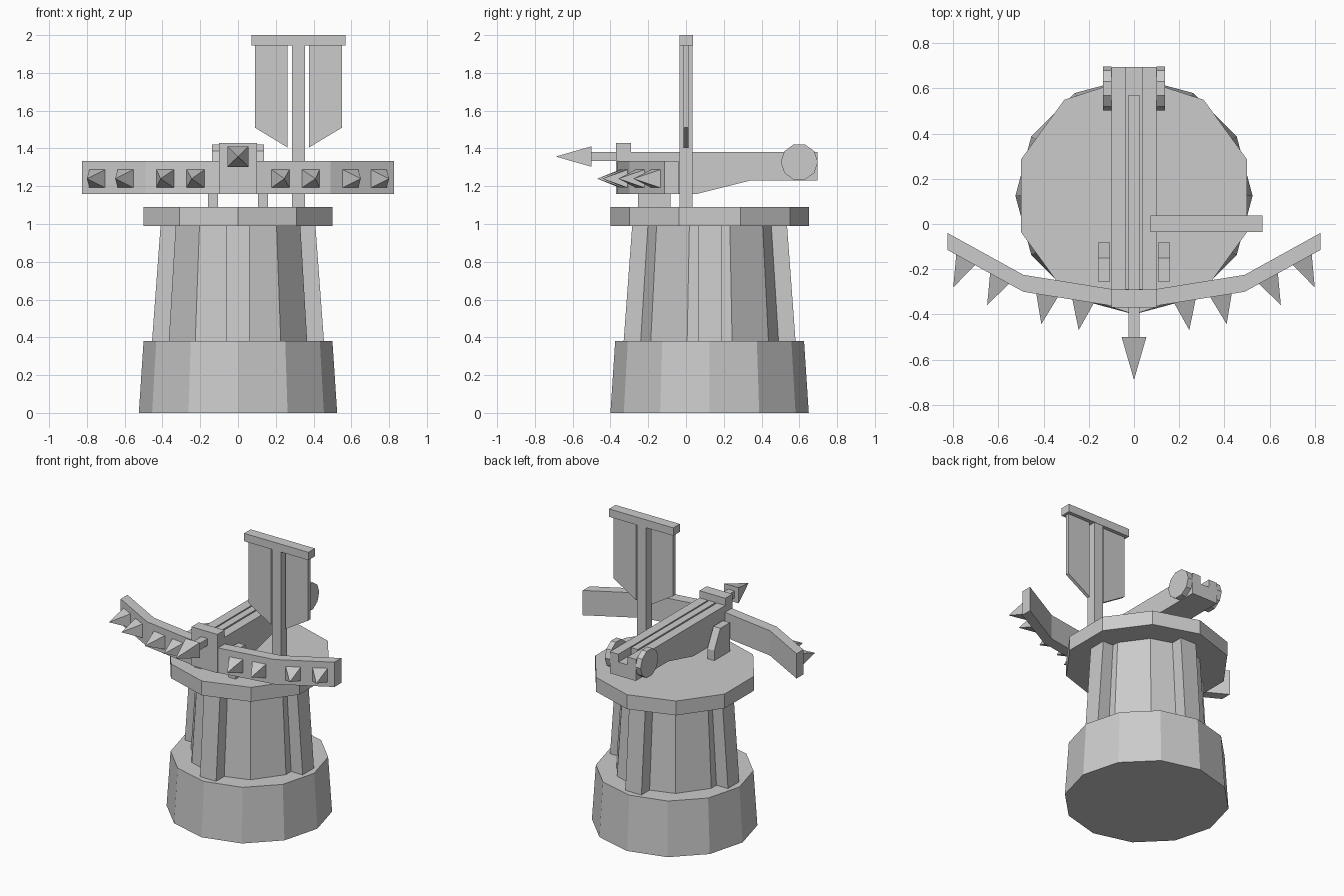
import bpy, bmesh
from math import sin, cos, pi
from mathutils import Vector

if "Cube" in bpy.data.objects:
    bpy.data.objects.remove(bpy.data.objects["Cube"])

CY = 0.125  # tower centre in y


def loft(name, ring_a, ring_b, mirror=False):
    """Solid between two matching rings of 3D points."""
    bm = bmesh.new()
    a = [bm.verts.new(p) for p in ring_a]
    b = [bm.verts.new(p) for p in ring_b]
    n = len(a)
    bm.faces.new(a)
    bm.faces.new(b)
    for i in range(n):
        j = (i + 1) % n
        bm.faces.new((a[i], a[j], b[j], b[i]))
    return finish(name, bm, mirror)


def finish(name, bm, mirror=False):
    bmesh.ops.recalc_face_normals(bm, faces=bm.faces)
    mesh = bpy.data.meshes.new(name)
    bm.to_mesh(mesh)
    bm.free()
    ob = bpy.data.objects.new(name, mesh)
    bpy.context.collection.objects.link(ob)
    if mirror:
        ob.modifiers.new("mirror", 'MIRROR').use_axis = (True, False, False)
    return ob


def prism(name, pts, axis, lo, hi, mirror=False):
    """Extrude a 2D profile along an axis; pts are the other two axes in order."""
    def at(p, d):
        q = list(p)
        q.insert('xyz'.index(axis), d)
        return q
    return loft(name, [at(p, lo) for p in pts], [at(p, hi) for p in pts], mirror)


def box(name, x0, x1, y0, y1, z0, z1):
    return prism(name, [(x0, y0), (x1, y0), (x1, y1), (x0, y1)], 'z', z0, z1)


def ring(n, r, z):
    return [(r * sin(2 * pi * i / n), CY - r * cos(2 * pi * i / n), z) for i in range(n)]


def pyramid(name, base, tip, mirror=False):
    bm = bmesh.new()
    b = [bm.verts.new(p) for p in base]
    t = bm.verts.new(tip)
    bm.faces.new(b)
    for i in range(4):
        bm.faces.new((b[i], b[(i + 1) % 4], t))
    return finish(name, bm, mirror)


# Tower: twelve-sided foot, ten-sided shaft and platform
loft("tower_base", ring(12, 0.525, 0), ring(12, 0.5, 0.38))
loft("tower_shaft", ring(10, 0.385, 0.38), ring(10, 0.347, 0.99))
loft("platform", ring(10, 0.525, 0.99), ring(10, 0.525, 1.09))

# Four tapering ribs around the shaft
for k in range(4):
    c, s = round(cos(k * pi / 2)), round(sin(k * pi / 2))

    def rib_ring(r, z):
        local = [(0.28, -0.062), (r, -0.062), (r, 0.062), (0.28, 0.062)]
        return [(u * c - v * s, CY + u * s + v * c, z) for u, v in local]
    loft(f"tower_rib_{k + 1}", rib_ring(0.455, 0.38), rib_ring(0.41, 0.99))

# Crossbow stock with a groove cut along its top
stock = prism("stock", [(-0.30, 1.16), (0.06, 1.16), (0.34, 1.23), (0.695, 1.23),
                        (0.695, 1.38), (-0.30, 1.38)], 'x', -0.1, 0.1)
cutter = box("groove_cutter", -0.035, 0.035, -0.5, 0.9, 1.325, 1.5)
cutter.hide_render = True
cutter.hide_viewport = True
cut = stock.modifiers.new("groove", 'BOOLEAN')
cut.operation = 'DIFFERENCE'
cut.solver = 'EXACT'
cut.object = cutter

# Head block, support brackets and winding wheels
box("stock_head", -0.1, 0.1, -0.37, -0.29, 1.16, 1.43)
prism("support_bracket", [(-0.255, 1.09), (-0.083, 1.09), (-0.083, 1.16),
                          (-0.15, 1.29), (-0.255, 1.29)], 'x', 0.107, 0.16, True)
prism("winding_wheel", [(0.6 + 0.098 * cos(i * pi / 5), 1.328 + 0.098 * sin(i * pi / 5))
                        for i in range(10)], 'x', 0.1, 0.138, True)

# Bow
front = [(0.1, -0.362), (0.49, -0.30), (0.825, -0.115)]
back = [(0.825, -0.04), (0.49, -0.225), (0.1, -0.288)]
half = front + back
prism("bow", half + [(-x, y) for x, y in reversed(half)], 'z', 1.16, 1.333)

# Bow spikes: pyramids standing on the front faces of the limbs
spikes = [(0.225, 0.245, -0.47, 0), (0.385, 0.41, -0.443, 0),
          (0.595, 0.65, -0.358, 1), (0.745, 0.80, -0.28, 1)]
for i, (x, tx, ty, seg) in enumerate(spikes):
    p, q = Vector(front[seg]), Vector(front[seg + 1])
    mid = p.lerp(q, (x - p.x) / (q.x - p.x))
    d = (q - p).normalized() * 0.048
    base = [(mid.x + u * d.x, mid.y + u * d.y, 1.24 + v)
            for u, v in ((-1, -0.048), (1, -0.048), (1, 0.048), (-1, 0.048))]
    pyramid(f"bow_spike_{i + 1}", base, (tx, ty, 1.24), True)

# Bolt
box("bolt_shaft", -0.025, 0.025, -0.50, 0.57, 1.333, 1.381)
pyramid("bolt_tip", [(-0.055, -0.5, 1.303), (0.055, -0.5, 1.303),
                     (0.055, -0.5, 1.411), (-0.055, -0.5, 1.411)], (0, -0.69, 1.357))

# Banner
box("banner_pole", 0.285, 0.355, -0.035, 0.035, 1.09, 1.945)
box("banner_crossbar", 0.072, 0.568, -0.035, 0.037, 1.945, 2.0)
for side, outer, inner in (("left", 0.09, 0.262), ("right", 0.55, 0.376)):
    prism(f"banner_cloth_{side}", [(outer, 1.945), (outer, 1.51), (inner, 1.405),
                                   (inner, 1.945)], 'y', -0.012, 0.012)
